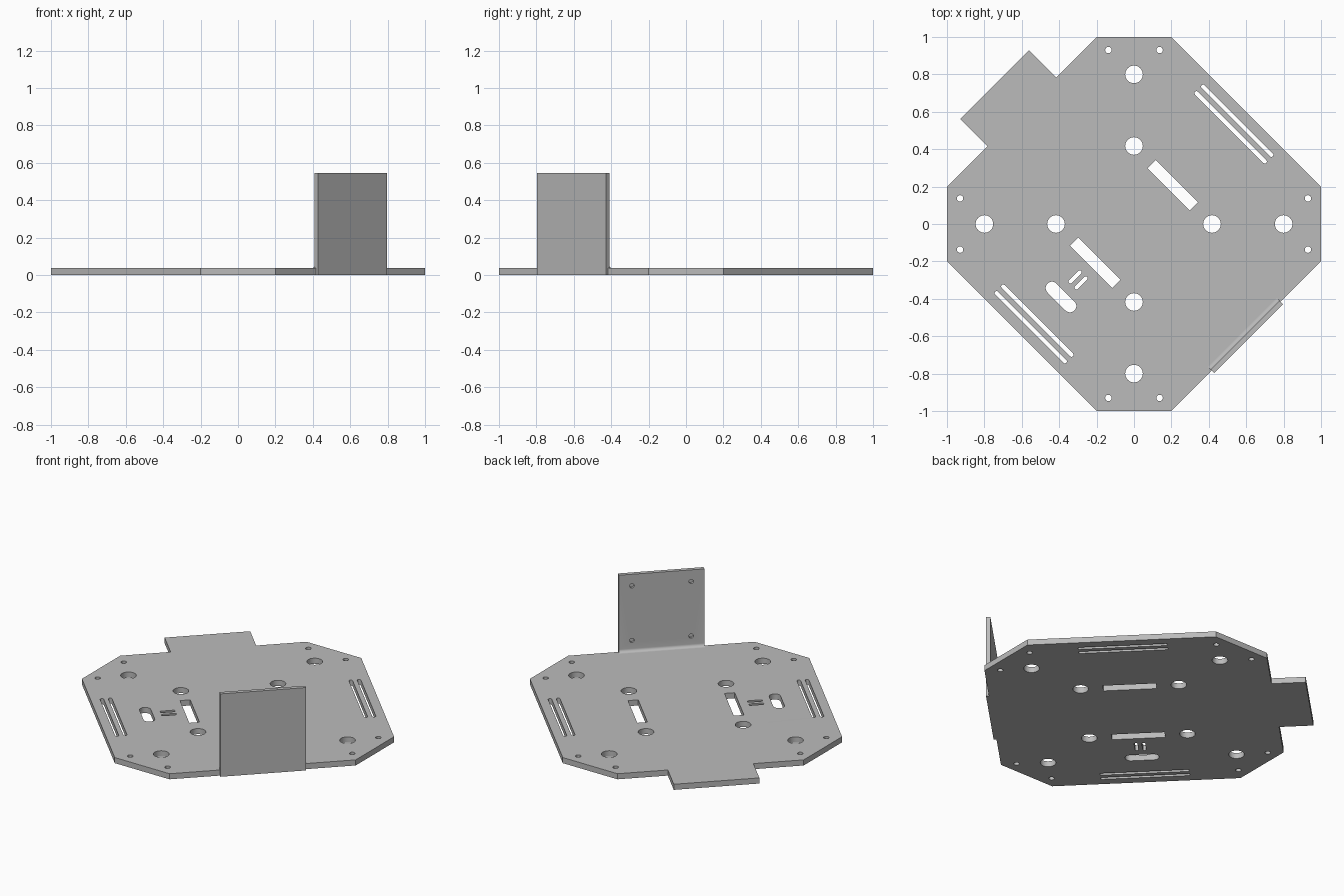
import bpy, bmesh
from math import sin, cos, pi, radians
from mathutils import Matrix

if "Cube" in bpy.data.objects:
    bpy.data.objects.remove(bpy.data.objects["Cube"])

THICK = 0.037       # base sheet thickness
HALF = 0.26         # half width of tab and flange
BEND = 0.02         # inner bend radius
INNER, OUTER = -0.84, -0.866   # flange faces
TURN = Matrix.Rotation(radians(45), 4, "Z")

metal = bpy.data.materials.new("grey metal")
metal.use_nodes = True
grey = (0.5, 0.5, 0.5, 1)
metal.diffuse_color = grey
metal.node_tree.nodes["Principled BSDF"].inputs["Base Color"].default_value = grey


def capsule(cx, cy, dx, dy, r, n=16):
    """Slot outline: a disc of radius r swept by +-(dx, dy), along one axis."""
    start = -pi / 2 if dx else 0
    pts = []
    for side in (1, -1):
        for i in range(n + 1):
            a = start + pi * i / n + (0 if side > 0 else pi)
            pts.append((cx + side * dx + r * cos(a), cy + side * dy + r * sin(a)))
    return pts


def circle(cx, cy, r, n=32):
    return [(cx + r * cos(2 * pi * i / n), cy + r * sin(2 * pi * i / n)) for i in range(n)]


def rect(cx, cy, hx, hy):
    return [(cx - hx, cy - hy), (cx + hx, cy - hy), (cx + hx, cy + hy), (cx - hx, cy + hy)]


def cut_sheet(name, loops, depth, place):
    """Filled outline with holes, thickened symmetrically and placed."""
    curve = bpy.data.curves.new(name + "_outline", "CURVE")
    curve.dimensions = "2D"
    curve.fill_mode = "BOTH"
    curve.extrude = depth / 2
    for loop in loops:
        spline = curve.splines.new("POLY")
        spline.points.add(len(loop) - 1)
        for p, (x, y) in zip(spline.points, loop):
            p.co = (x, y, 0, 1)
        spline.use_cyclic_u = True
    temp = bpy.data.objects.new(name + "_outline", curve)
    bpy.context.collection.objects.link(temp)
    mesh = bpy.data.meshes.new_from_object(
        temp.evaluated_get(bpy.context.evaluated_depsgraph_get()))
    bpy.data.objects.remove(temp)
    bm = bmesh.new()
    bm.from_mesh(mesh)
    bmesh.ops.remove_doubles(bm, verts=bm.verts, dist=1e-5)
    bmesh.ops.recalc_face_normals(bm, faces=bm.faces)
    bm.transform(place)
    bm.to_mesh(mesh)
    bm.free()
    mesh.materials.clear()
    mesh.materials.append(metal)
    mesh.name = name
    ob = bpy.data.objects.new(name, mesh)
    bpy.context.collection.objects.link(ob)
    return ob


def finish(ob):
    ob.data.transform(TURN)
    bpy.ops.object.select_all(action="DESELECT")
    ob.select_set(True)
    bpy.context.view_layer.objects.active = ob
    bpy.ops.object.shade_smooth_by_angle(angle=radians(30))


# Base plate outline: octagon with a rear tab and a recess for the bend
L, S = 1.2 / 2 ** 0.5, 0.8 / 2 ** 0.5
bend_start = INNER + BEND
right = [(HALF, bend_start), (HALF, -L), (S, -L), (L, -S), (L, S), (S, L),
         (HALF, L), (HALF, 1.054)]
loops = [right + [(-x, y) for x, y in reversed(right)]]

# Round holes, repeated towards the four corners
for k in range(4):
    for dist, off, r in ((0.8, 0, 0.047), (0.417, 0, 0.047),
                         (0.93, 0.137, 0.017), (0.93, -0.137, 0.017)):
        a = pi / 4 + k * pi / 2
        loops.append(circle(dist * cos(a) - off * sin(a), dist * sin(a) + off * cos(a), r))

# Windows and long slots on both sides
for s in (1, -1):
    loops.append(rect(s * 0.293, 0, 0.031, 0.16))
    for x in (0.731, 0.781):
        loops.append(capsule(s * x, 0, 0, 0.258, 0.011))
    loops.append(capsule(-0.423, s * 0.023, 0.035, 0, 0.0105))
loops.append(capsule(-0.552, 0, 0, 0.068, 0.034))
plate = cut_sheet("base_plate", loops, THICK, Matrix.Translation((0, 0, THICK / 2)))

# Upright flange: side profile with a rounded inner bend, swept along the edge
profile = [(bend_start, 0), (OUTER, 0), (OUTER, 0.547), (INNER, 0.547)]
for i in range(9):
    a = pi + i * pi / 16
    profile.append((bend_start + BEND * cos(a), THICK + BEND + BEND * sin(a)))
stand = Matrix(((0, 0, 1, 0), (1, 0, 0, 0), (0, 1, 0, 0), (0, 0, 0, 1)))
flange = cut_sheet("upright_flange", [profile], HALF * 2, stand)

# Blind screw holes in the inner face of the flange
bm = bmesh.new()
for x in (-0.18, 0.18):
    for z in (0.11, 0.47):
        bmesh.ops.create_cone(
            bm, cap_ends=True, segments=24, radius1=0.014, radius2=0.014, depth=0.04,
            matrix=Matrix.Translation((x, INNER + 0.004, z)) @ Matrix.Rotation(pi / 2, 4, "X"))
cut_mesh = bpy.data.meshes.new("screw_hole_cutter")
bm.to_mesh(cut_mesh)
bm.free()
cut_mesh.materials.append(metal)
cutter = bpy.data.objects.new("screw_hole_cutter", cut_mesh)
bpy.context.collection.objects.link(cutter)
cutter.hide_render = True
mod = flange.modifiers.new("screw_holes", "BOOLEAN")
mod.operation = "DIFFERENCE"
mod.solver = "EXACT"
mod.object = cutter
bpy.context.view_layer.objects.active = flange
bpy.ops.object.modifier_apply(modifier=mod.name)
bpy.data.objects.remove(cutter)

for ob in (plate, flange):
    finish(ob)
